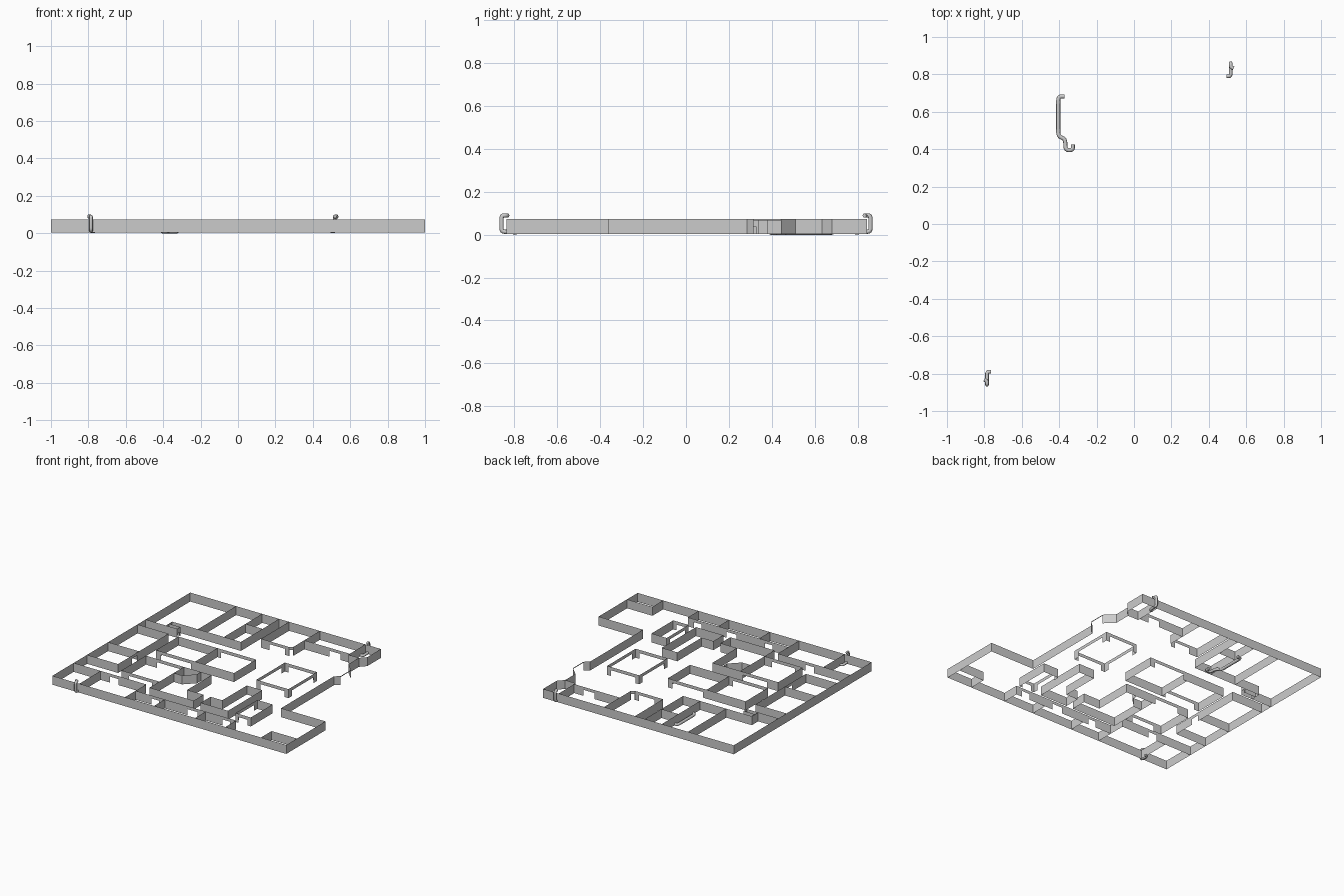
import bpy, bmesh
from mathutils import Vector

if "Cube" in bpy.data.objects:
    bpy.data.objects.remove(bpy.data.objects["Cube"])

Z0, Z1 = 0.004, 0.073


def wall(name, pts, closed=False, doors=None):
    """Thin upright wall along a path; doors = {segment: (start, end, head height)}."""
    doors = doors or {}
    bm = bmesh.new()

    def panel(a, b, lo, hi):
        bm.faces.new([bm.verts.new((p.x, p.y, z))
                      for p, z in ((a, lo), (b, lo), (b, hi), (a, hi))])

    path = [Vector(p) for p in pts]
    if closed:
        path.append(path[0])
    for i, (a, b) in enumerate(zip(path, path[1:])):
        if i in doors:
            s, e, head = doors[i]
            p, q = a.lerp(b, s), a.lerp(b, e)
            if s > 0:
                panel(a, p, Z0, Z1)
            if e < 1:
                panel(q, b, Z0, Z1)
            panel(p, q, head, Z1)
        else:
            panel(a, b, Z0, Z1)
    bmesh.ops.remove_doubles(bm, verts=bm.verts, dist=1e-5)
    me = bpy.data.meshes.new(name)
    bm.to_mesh(me)
    bm.free()
    bpy.context.collection.objects.link(bpy.data.objects.new(name, me))


def box(name, x0, x1, y0, y1, doors=None):
    wall(name, [(x0, y0), (x1, y0), (x1, y1), (x0, y1)], True, doors)


def pipe(name, pts, r=0.01, bend=0.015):
    """Round tube along a path with rounded corners."""
    p = [Vector(v) for v in pts]
    path = [p[0]]
    for a, b, c in zip(p, p[1:], p[2:]):
        u = b + (a - b).normalized() * min(bend, (a - b).length * .45)
        w = b + (c - b).normalized() * min(bend, (c - b).length * .45)
        for k in range(5):
            t = k / 4
            path.append(u.lerp(b, t).lerp(b.lerp(w, t), t))
    path.append(p[-1])
    cu = bpy.data.curves.new(name, 'CURVE')
    cu.dimensions = '3D'
    cu.bevel_depth = r
    cu.bevel_resolution = 2
    cu.use_fill_caps = True
    sp = cu.splines.new('POLY')
    sp.points.add(len(path) - 1)
    for pt, v in zip(sp.points, path):
        pt.co = (*v, 1)
    bpy.context.collection.objects.link(bpy.data.objects.new(name, cu))


# Outer shell with the wide entrance in the angled bay
wall("outer_wall", [(-1, .845), (.63, .845), (.63, .68), (.588, .635), (.588, .51),
                    (.657, .442), (.657, .315), (.62, .285), (.62, -.36), (1, -.36),
                    (1, -.838), (-1, -.838)], True, {5: (0, 1, .066)})

# Back rooms
for i, x in enumerate((-.608, -.385)):
    wall(f"back_partition_{i}", [(x, .845), (x, .378)])
wall("back_room_front", [(-.24, .845), (-.24, .378), (-.827, .378), (-.827, .3)])
wall("back_closet_wall", [(-.385, .643), (-.24, .643)])
wall("side_alcove", [(-1, .3), (-.73, .3), (-.73, .338), (-.827, .338)],
     doors={1: (.1, .75, .035)})
wall("back_shop", [(-.155, .845), (-.155, .503), (.085, .503), (.108, .525), (.108, .845)],
     doors={1: (.3, .85, .05), 2: (.1, .9, .05)})
wall("back_corridor", [(.108, .655), (.497, .655)], doors={0: (.55, .8, .05)})
wall("back_corner_room", [(.497, .845), (.497, .637), (.588, .637)])

# Left rooms
wall("left_rooms", [(-1, .2), (-.735, .2), (-.735, -.415), (-1, -.415)],
     doors={1: (.62, .72, .05)})
wall("left_divider", [(-1, -.158), (-.735, -.158)])

# Central blocks with broad openings
box("centre_block", -.65, .016, -.072, .2, {0: (.06, .45, .048), 2: (.06, .45, .048)})
wall("centre_divider", [(-.316, -.072), (-.316, .2)])
box("open_block", .208, .482, -.072, .275,
    {i: (.12, .88, .048) for i in range(4)})

# Front middle blocks
wall("front_block", [(-.33, -.19), (-.655, -.19), (-.655, -.488), (-.33, -.488)],
     doors={0: (.08, .7, .048), 2: (.2, .8, .048)})
wall("stepped_block", [(-.33, -.19), (-.33, -.608), (.047, -.608), (.047, -.488),
                       (-.093, -.488), (-.093, -.19)], True)
wall("angled_niche", [(-.33, -.313), (-.26, -.313), (-.184, -.238), (-.184, -.19)])
wall("notched_block", [(.208, -.19), (.34, -.19), (.34, -.608), (.107, -.608),
                       (.107, -.488), (.208, -.488)], True)
box("small_block", .405, .535, -.608, -.343, {3: (.15, .85, .048), 0: (.2, .8, .048)})

# Front row of rooms
wall("front_left_room", [(-1, -.578), (-.38, -.578), (-.38, -.838)],
     doors={0: (.5, .62, .05)})
wall("front_left_divider", [(-.77, -.578), (-.77, -.838)])
xs = (-.38, -.13, .22, .48)
for i, (a, b) in enumerate(zip(xs, xs[1:])):
    wall(f"front_room_{i}", [(a, -.708), (b, -.708), (b, -.838)],
         doors={0: (.55, .8, .05)})
wall("front_right_room", [(.783, -.838), (.783, -.708), (1, -.708)])

# Handles hooked over the front and back walls
for name, x, s in (("front_handle", -.786, -1), ("back_handle", .517, 1)):
    pipe(name, [(x + s * .015, s * .832, .089), (x, s * .84, .089), (x, s * .86, .089),
                (x, s * .86, .014), (x, s * .79, .011), (x - s * .022, s * .79, .011)])

# Bent pipe lying on the floor
pipe("floor_pipe", [(-.372, .682, .01), (-.405, .682, .01), (-.405, .468, .01),
                    (-.367, .455, .01), (-.367, .395, .01), (-.327, .395, .01),
                    (-.327, .425, .01)], .011, .025)
